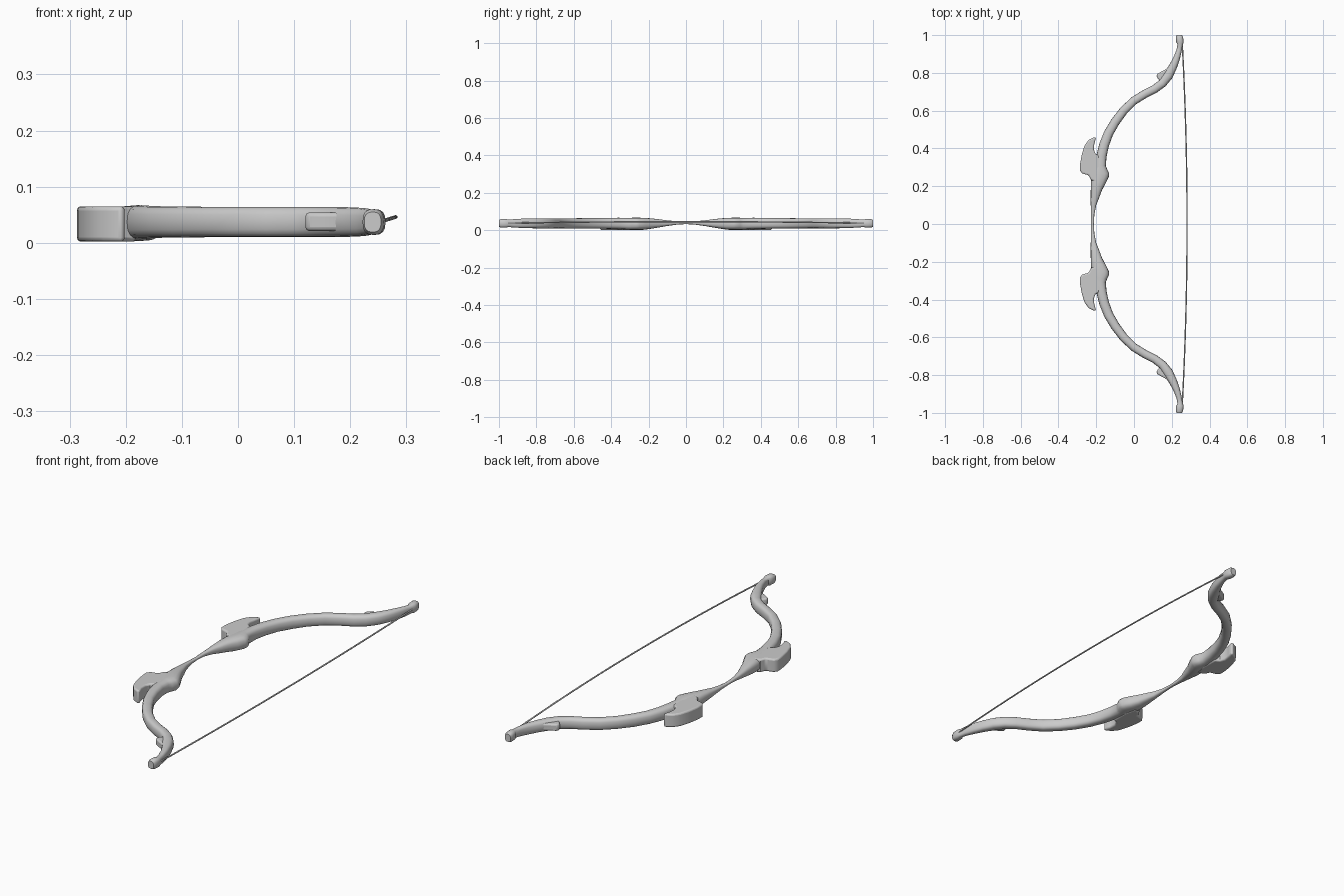
import bpy, bmesh, math
from mathutils import Vector

if "Cube" in bpy.data.objects:
    bpy.data.objects.remove(bpy.data.objects["Cube"])


def finish(bm, name, bevel=0.0, angle=40):
    """Turn a bmesh into a smooth object mirrored over y = 0."""
    bmesh.ops.recalc_face_normals(bm, faces=bm.faces)
    me = bpy.data.meshes.new(name)
    bm.to_mesh(me)
    bm.free()
    ob = bpy.data.objects.new(name, me)
    bpy.context.collection.objects.link(ob)
    if bevel:
        b = ob.modifiers.new("round", 'BEVEL')
        b.width, b.segments, b.limit_method = bevel, 3, 'ANGLE'
        b.angle_limit = math.radians(45)
    m = ob.modifiers.new("mirror", 'MIRROR')
    m.use_axis = (False, True, False)
    m.use_clip = True
    bpy.context.view_layer.objects.active = ob
    ob.select_set(True)
    bpy.ops.object.shade_smooth_by_angle(angle=math.radians(angle))
    ob.select_set(False)
    return ob


def loft(name, stations, sides=16, power=0.75):
    """Stations: left edge (x, y), right edge (x, y), half height, centre z."""
    bm = bmesh.new()
    rings = []
    for lx, ly, rx, ry, h, zc in stations:
        a, b = Vector((lx, ly, zc)), Vector((rx, ry, zc))
        mid, half = (a + b) / 2, (b - a) / 2
        ring = []
        for i in range(sides):
            t = 2 * math.pi * i / sides
            c, s = math.cos(t), math.sin(t)
            c = math.copysign(abs(c) ** power, c)
            s = math.copysign(abs(s) ** power, s)
            ring.append(bm.verts.new(mid + half * c + Vector((0, 0, h * s))))
        rings.append(ring)
    for r0, r1 in zip(rings, rings[1:]):
        for i in range(sides):
            j = (i + 1) % sides
            bm.faces.new((r0[i], r0[j], r1[j], r1[i]))
    bm.faces.new(rings[-1])
    return finish(bm, name)


def plate(name, outline, z0, z1, bevel):
    """Flat outline in plan, extruded upwards with rounded rims."""
    bm = bmesh.new()
    f = bm.faces.new([bm.verts.new((x, y, z0)) for x, y in outline])
    ext = bmesh.ops.extrude_face_region(bm, geom=[f])
    top = [v for v in ext['geom'] if isinstance(v, bmesh.types.BMVert)]
    bmesh.ops.translate(bm, verts=top, vec=(0, 0, z1 - z0))
    return finish(bm, name, bevel)


def limb_stations():
    """Centreline of the recurved limb: x, y, half width, half height."""
    path = [(-.172, .36, .027, .030), (-.158, .42, .026, .029),
            (-.135, .48, .025, .028), (-.100, .54, .024, .028),
            (-.055, .60, .023, .027), (.000, .653, .022, .027),
            (.060, .69, .022, .027), (.110, .715, .022, .027),
            (.150, .745, .023, .027), (.180, .785, .026, .027),
            (.205, .83, .022, .026), (.225, .875, .018, .025),
            (.239, .92, .014, .022), (.244, .95, .014, .020),
            (.243, .962, .020, .023), (.241, .99, .019, .023),
            (.240, 1.0, .015, .018)]
    out = []
    for i, (x, y, w, h) in enumerate(path):
        p, q = path[max(i - 1, 0)], path[min(i + 1, len(path) - 1)]
        t = Vector((q[0] - p[0], q[1] - p[1])).normalized()
        if y > .95:
            t = Vector((0, 1))
        nx, ny = t.y * w, -t.x * w
        out.append((x - nx, y - ny, x + nx, y + ny, h, .037))
    return out


# Grip, riser with its rear lobe, and recurved limb
riser = [(-.228, 0, -.212, 0, .006, .039), (-.228, .05, -.210, .05, .009, .039),
         (-.229, .10, -.200, .10, .015, .038), (-.229, .14, -.184, .14, .021, .037),
         (-.229, .18, -.169, .18, .027, .036), (-.228, .215, -.150, .215, .031, .035),
         (-.226, .24, -.133, .25, .032, .035), (-.222, .26, -.131, .268, .032, .035),
         (-.216, .285, -.142, .29, .032, .035), (-.208, .31, -.149, .308, .031, .035)]
loft("bow_limb", riser + limb_stations())

# Forward fins beside the grip
plate("riser_fin", [(-.195, .22), (-.229, .235), (-.240, .258), (-.275, .268),
                    (-.287, .285), (-.285, .32), (-.276, .37), (-.262, .415),
                    (-.240, .445), (-.206, .462), (-.202, .452), (-.210, .425),
                    (-.213, .395), (-.204, .372), (-.182, .36), (-.18, .28)],
      .002, .065, .009)

# Small spurs near the tips
plate("tip_spur", [(.165, .745), (.137, .757), (.119, .780), (.122, .794),
                   (.150, .810), (.185, .828), (.208, .85), (.205, .79)],
      .021, .054, .008)

# Bowstring, slightly bowed to the rear
cu = bpy.data.curves.new("bowstring", 'CURVE')
cu.dimensions = '3D'
cu.bevel_depth = .0035
cu.bevel_resolution = 2
cu.use_fill_caps = True
sp = cu.splines.new('POLY')
N = 16
sp.points.add(N)
for i, p in enumerate(sp.points):
    u = 2 * i / N - 1
    p.co = (.281 - .026 * u * u, .965 * u, .038 + .008 * (1 - u * u), 1)
bpy.context.collection.objects.link(bpy.data.objects.new("bowstring", cu))
